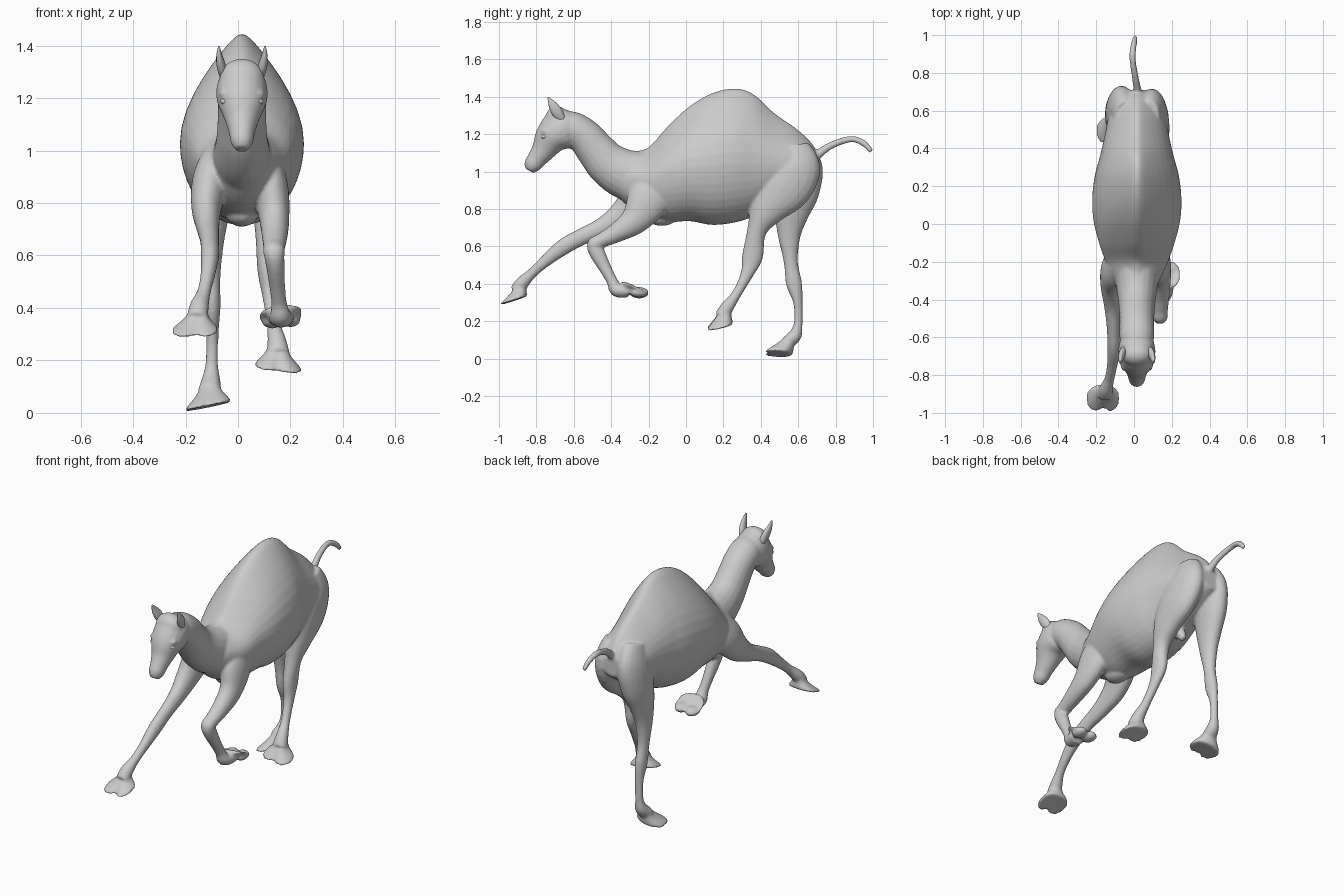
import bpy, bmesh
from math import sin, cos, pi, exp
from mathutils import Vector

CX = 0.015          # body centre line
bm_body = bmesh.new()


def skin(bm, rings):
    """Bridge rings of points into a closed skin."""
    vs = [[bm.verts.new(p) for p in r] for r in rings]
    n = len(vs[0])
    for a, b in zip(vs, vs[1:]):
        for i in range(n):
            j = (i + 1) % n
            bm.faces.new((a[i], a[j], b[j], b[i]))
    bm.faces.new(vs[0][::-1])
    bm.faces.new(vs[-1])
    return vs


def smooth_rows(rows, steps=5):
    """Catmull-Rom interpolation of number rows."""
    out = []
    for i in range(len(rows) - 1):
        p = [rows[max(0, min(len(rows) - 1, i + k))] for k in (-1, 0, 1, 2)]
        for s in range(steps):
            t = s / steps
            out.append([0.5 * (2 * b + (c - a) * t + (2 * a - 5 * b + 4 * c - d) * t * t
                               + (3 * b - a - 3 * c + d) * t ** 3) for a, b, c, d in zip(*p)])
    out.append(list(rows[-1]))
    return out


def limb(bm, rows, n=20):
    """Oval tube; each row is x, y, z, half width, half depth."""
    rows = smooth_rows(rows)
    pts = [Vector(r[:3]) for r in rows]
    rings = []
    for i, r in enumerate(rows):
        t = (pts[min(i + 1, len(pts) - 1)] - pts[max(i - 1, 0)]).normalized()
        side = (Vector((1, 0, 0)) - t * t.x).normalized()
        up = t.cross(side)
        rings.append([pts[i] + side * r[3] * cos(2 * pi * k / n) + up * r[4] * sin(2 * pi * k / n)
                      for k in range(n)])
    skin(bm, rings)


def foot(bm, ankle, sole, fwd, roll, width=0.09, length=0.078, n=48):
    """Flaring two-toed pad from ankle to flat sole."""
    ankle, sole = Vector(ankle), Vector(sole)
    f = Vector((0, *fwd)).normalized()
    side = Vector((cos(roll), 0, sin(roll)))
    rings = []
    for t, w, l in ((0, .36, .44), (.3, .42, .52), (.55, .6, .68), (.75, .82, .86), (.9, .98, 1), (1, 1, 1)):
        c = ankle.lerp(sole, t)
        ring = []
        for k in range(n):
            a = 2 * pi * k / n - pi
            notch = 1 - 0.32 * t * exp(-(a / 0.3) ** 2)
            cf = abs(cos(a)) ** 0.75 * (1 if cos(a) > 0 else -1)
            ring.append(c + f * length * l * cf * notch + side * width * w * sin(a))
        rings.append(ring)
    skin(bm, rings)


def ball(bm, loc, scale):
    vs = bmesh.ops.create_uvsphere(bm, u_segments=24, v_segments=16, radius=1)["verts"]
    for v in vs:
        v.co = Vector(a * s + b for a, s, b in zip(v.co, scale, loc))


def finish(name, bm):
    bmesh.ops.recalc_face_normals(bm, faces=bm.faces[:])
    me = bpy.data.meshes.new(name)
    bm.to_mesh(me)
    bm.free()
    for p in me.polygons:
        p.use_smooth = True
    ob = bpy.data.objects.new(name, me)
    bpy.context.collection.objects.link(ob)
    return ob


# torso with hump: y, top, widest height, bottom, half width
torso = [(-.36, 1.07, .95, .86, .09), (-.29, 1.105, .96, .80, .125), (-.2, 1.13, .96, .755, .165),
         (-.1, 1.24, 1.0, .73, .20), (.02, 1.35, 1.02, .735, .23), (.14, 1.42, 1.03, .715, .236),
         (.26, 1.445, 1.04, .728, .222), (.36, 1.415, 1.04, .76, .195), (.47, 1.315, 1.04, .82, .17),
         (.59, 1.23, 1.03, .88, .145), (.67, 1.155, 1.03, .93, .11), (.71, 1.09, 1.02, .96, .06)]
rings = []
for y, zt, zm, zb, w in smooth_rows(torso):
    ring = []
    for k in range(40):
        a = 2 * pi * k / 40
        s = sin(a)
        z = zm + s * ((zt - zm) if s > 0 else (zm - zb))
        ring.append((CX + w * cos(a) * (1 - (0.55 * s * s if s > 0 else 0)), y, z))
    rings.append(ring)
skin(bm_body, rings)

# neck
limb(bm_body, [(CX, -.18, .95, .12, .15), (CX, -.32, .985, .11, .135), (CX, -.415, 1.04, .098, .118),
               (CX, -.48, 1.112, .093, .105), (CX, -.54, 1.185, .092, .096), (CX, -.61, 1.235, .09, .088),
               (CX, -.66, 1.25, .07, .07)])
# head and muzzle
limb(bm_body, [(CX, -.575, 1.255, .06, .05), (CX, -.61, 1.245, .085, .09), (CX, -.665, 1.225, .098, .115),
               (CX, -.718, 1.182, .092, .093), (CX, -.762, 1.115, .064, .066), (CX, -.798, 1.067, .049, .052),
               (CX, -.822, 1.033, .043, .046), (CX, -.838, 1.005, .026, .026)])
ball(bm_body, (CX, -.69, 1.275), (.085, .065, .075))
ball(bm_body, (CX, -.82, 1.067), (.04, .03, .035))
# brows
for s in (-1, 1):
    ball(bm_body, (CX + s * .064, -.745, 1.215), (.024, .03, .018))
# tail
limb(bm_body, [(.02, .66, 1.05, .03, .03), (.018, .71, 1.095, .022, .024), (.008, .77, 1.137, .018, .02),
               (-.005, .85, 1.168, .017, .018), (-.007, .905, 1.172, .017, .017),
               (0, .955, 1.148, .016, .017), (.006, .992, 1.108, .012, .013)])
# chest pad and belly sheath
ball(bm_body, (CX, -.13, .755), (.06, .08, .045))
limb(bm_body, [(CX, .36, .83, .04, .04), (CX, .43, .78, .03, .035), (CX, .46, .73, .015, .018)])

# left front leg, reaching forward
limb(bm_body, [(-.075, -.17, .98, .06, .09), (-.105, -.24, .88, .07, .105), (-.12, -.32, .785, .058, .082),
               (-.115, -.43, .71, .044, .056), (-.108, -.55, .655, .036, .045), (-.107, -.655, .598, .035, .044),
               (-.115, -.745, .527, .028, .033), (-.13, -.82, .46, .026, .027), (-.148, -.875, .405, .037, .036),
               (-.155, -.91, .36, .04, .035)])
foot(bm_body, (-.15, -.875, .405), (-.165, -.928, .308), (-.952, -.306), .03)
# right front leg, folded
limb(bm_body, [(.105, -.14, .96, .06, .1), (.125, -.2, .85, .068, .115), (.138, -.27, .745, .058, .08),
               (.14, -.36, .68, .05, .055), (.138, -.45, .633, .042, .04), (.137, -.493, .612, .04, .036),
               (.142, -.475, .565, .036, .042), (.15, -.43, .48, .03, .033), (.157, -.395, .415, .03, .03),
               (.162, -.37, .368, .042, .038), (.165, -.31, .362, .05, .036)])
ball(bm_body, (.138, -.485, .615), (.042, .042, .038))
foot(bm_body, (.163, -.36, .36), (.163, -.262, .377), (.9, -.43), .1, .085, .08)
ball(bm_body, (.13, -.25, .35), (.04, .05, .028))
ball(bm_body, (.2, -.25, .355), (.038, .05, .028))
# left hind leg, standing back
limb(bm_body, [(-.045, .56, 1.13, .06, .1), (-.062, .59, 1.02, .078, .14), (-.078, .59, .9, .075, .125),
               (-.09, .565, .78, .062, .095), (-.098, .552, .66, .046, .062), (-.1, .56, .52, .033, .038),
               (-.098, .578, .4, .031, .043), (-.098, .598, .3, .024, .025), (-.1, .6, .19, .024, .023),
               (-.103, .583, .125, .036, .036), (-.108, .54, .085, .045, .035)])
foot(bm_body, (-.105, .575, .13), (-.115, .488, .024), (-1, .06), .2, .088, .075)
# right hind leg, swinging forward
limb(bm_body, [(.075, .56, 1.13, .06, .1), (.095, .575, 1.02, .08, .145), (.11, .51, .91, .078, .15),
               (.115, .43, .79, .064, .095), (.112, .378, .68, .046, .052), (.11, .355, .545, .036, .056),
               (.12, .325, .45, .028, .034), (.135, .27, .345, .026, .026), (.148, .22, .275, .036, .036),
               (.153, .19, .225, .045, .038)])
foot(bm_body, (.15, .215, .275), (.153, .175, .168), (-.97, -.2), -.12, .09, .074)

body = finish("camel_body", bm_body)
rm = body.modifiers.new("fuse", "REMESH")
rm.mode = "VOXEL"
rm.voxel_size = 0.0075
rm.use_smooth_shade = True
sm = body.modifiers.new("soften", "SMOOTH")
sm.factor = 0.5
sm.iterations = 7

# ears and eyes
for side, s in (("left", -1), ("right", 1)):
    bm = bmesh.new()
    limb(bm, [(CX + s * .066, -.665, 1.28, .018, .022), (CX + s * .078, -.69, 1.32, .018, .03),
              (CX + s * .086, -.715, 1.36, .012, .022), (CX + s * .088, -.737, 1.397, .003, .004)], 14)
    finish(side + "_ear", bm)
    bm = bmesh.new()
    ball(bm, (CX + s * .062, -.757, 1.187), (.02, .02, .014))
    finish(side + "_eye", bm)
